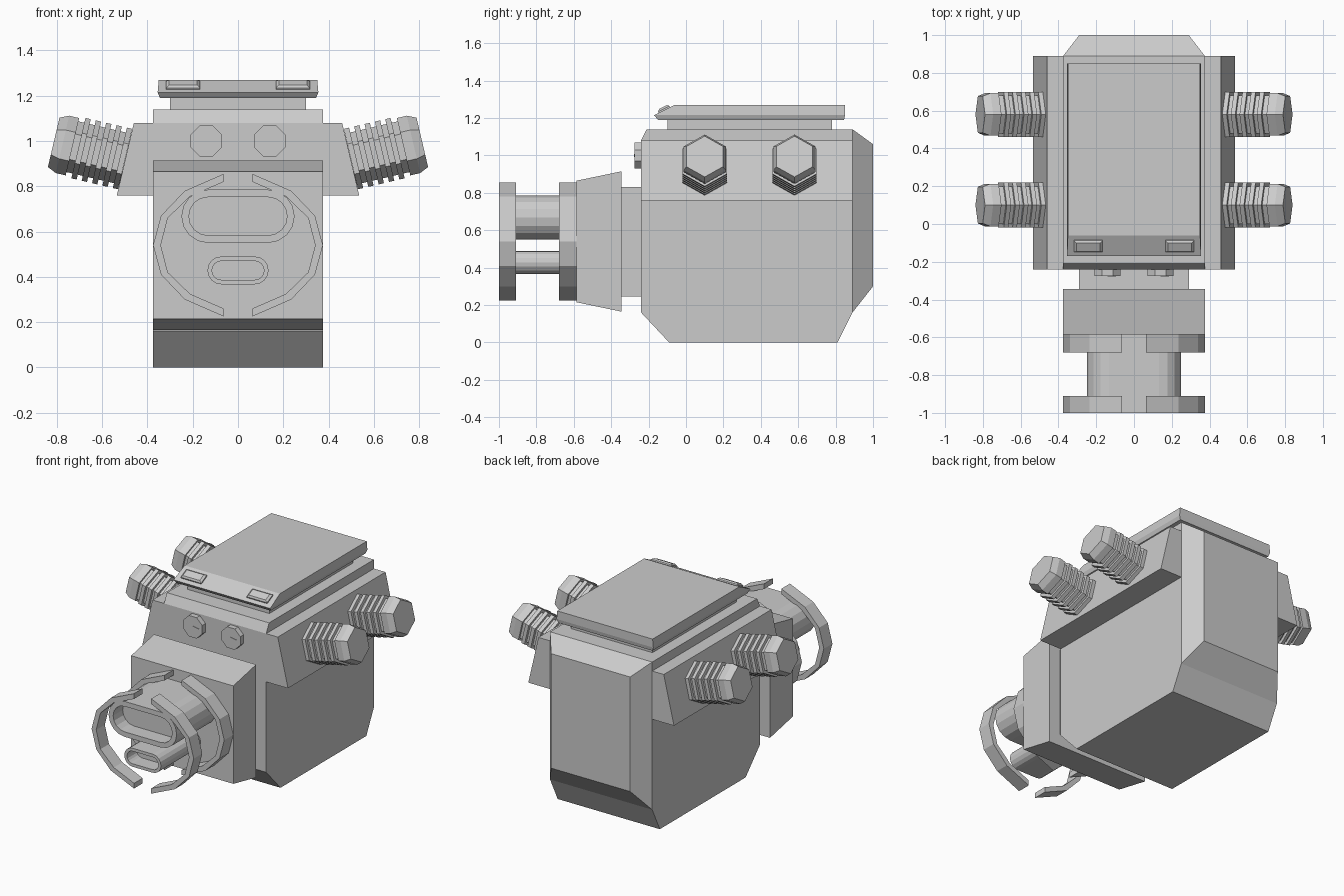
import bpy, bmesh, math
from mathutils import Vector, Matrix

default = bpy.data.objects.get("Cube")
if default:
    bpy.data.objects.remove(default, do_unlink=True)

grey = bpy.data.materials.new("plain grey")
grey.use_nodes = True
tone = (0.6, 0.6, 0.6, 1)
grey.diffuse_color = tone
grey.node_tree.nodes["Principled BSDF"].inputs["Base Color"].default_value = tone


def loft(name, rings, matrix=None):
    """Skin a row of equal-length point rings and cap both ends."""
    bm = bmesh.new()
    rows = [[bm.verts.new(p) for p in ring] for ring in rings]
    n = len(rows[0])
    for a, b in zip(rows, rows[1:]):
        for i in range(n):
            j = (i + 1) % n
            bm.faces.new((a[i], a[j], b[j], b[i]))
    bm.faces.new(rows[0])
    bm.faces.new(rows[-1])
    bmesh.ops.recalc_face_normals(bm, faces=bm.faces)
    bmesh.ops.dissolve_limit(bm, angle_limit=0.01, verts=bm.verts, edges=bm.edges)
    if matrix:
        bm.transform(matrix)
        bmesh.ops.recalc_face_normals(bm, faces=bm.faces)
    mesh = bpy.data.meshes.new(name)
    bm.to_mesh(mesh)
    bm.free()
    mesh.materials.append(grey)
    obj = bpy.data.objects.new(name, mesh)
    bpy.context.collection.objects.link(obj)
    return obj


def rect(y, x, z0, z1):
    return [(-x, y, z0), (x, y, z0), (x, y, z1), (-x, y, z1)]


def slab(z, x, y0, y1):
    return [(-x, y0, z), (x, y0, z), (x, y1, z), (-x, y1, z)]


def along_y(outline, *ys):
    return [[(x, y, z) for x, z in outline] for y in ys]


def polygon(sides, radius, height, turn=0):
    return [(radius * math.cos(turn + math.tau * i / sides),
             radius * math.sin(turn + math.tau * i / sides), height)
            for i in range(sides)]


def stadium(half_x, z0, z1, y, steps=8):
    r, mid = (z1 - z0) / 2, (z0 + z1) / 2
    pts = []
    for side, start in ((1, -math.pi / 2), (-1, math.pi / 2)):
        for i in range(steps + 1):
            a = start + math.pi * i / steps
            pts.append((side * (half_x - r) + r * math.cos(a), y, mid + r * math.sin(a)))
    return pts


# Main housing with sloped belly and tapered back
loft("main_housing", [rect(-0.24, 0.375, 0.16, 1.08), rect(-0.21, 0.375, 0.128, 1.14),
                      rect(-0.09, 0.375, 0, 1.14), rect(0.81, 0.375, 0, 1.14),
                      rect(0.89, 0.375, 0.16, 1.14), rect(1.0, 0.29, 0.3, 1.06)])

# Lid on its riser
loft("lid_riser", [slab(1.12, 0.3, -0.1, 0.78), slab(1.2, 0.3, -0.1, 0.78)])
loft("lid", [slab(1.19, 0.345, -0.15, 0.845), slab(1.215, 0.355, -0.17, 0.85),
             slab(1.27, 0.35, -0.06, 0.85)])

# Front block and neck
loft("front_neck", [rect(-0.2, 0.29, 0.245, 0.83), rect(-0.36, 0.29, 0.245, 0.83)])
loft("front_block", [rect(-0.345, 0.375, 0.165, 0.915), rect(-0.585, 0.375, 0.215, 0.865)])

# Hollow oval ports
for name, x, z0, z1, wall in (("upper_port", 0.25, 0.55, 0.785, 0.033),
                              ("lower_port", 0.135, 0.367, 0.49, 0.02)):
    inner = (x - wall, z0 + wall, z1 - wall)
    loft(name, [stadium(x, z0, z1, -0.57), stadium(x, z0, z1, -1.0),
                stadium(*inner, -1.0), stadium(*inner, -0.9)])

# Split guard rings: quarter outline mirrored up-down, then left-right
outer = [(0.063, 0.315), (0.235, 0.24), (0.34, 0.13)]
inner = [(0.063, 0.28), (0.212, 0.215), (0.31, 0.12)]


def arc(quarter, tip):
    return quarter + [(tip, 0)] + [(x, -z) for x, z in reversed(quarter)]


band = arc(outer, 0.375) + arc(inner, 0.341)[::-1]
for label, s in (("left", 1), ("right", -1)):
    outline = [(s * x, 0.54 + z) for x, z in band]
    loft(label + "_front_guard", along_y(outline, -1.0, -0.91))
    loft(label + "_rear_guard", along_y(outline, -0.68, -0.58))

    # Side shoulder
    wedge = [(s * x, z) for x, z in ((0.36, 1.08), (0.46, 1.08), (0.535, 0.76), (0.36, 0.76))]
    loft(label + "_shoulder", along_y(wedge, -0.24, 0.89))

    # Dial with needle
    centre = Matrix.Translation((s * 0.14, -0.23, 1.0)) @ Matrix.Rotation(math.pi / 2, 4, "X")
    loft(label + "_dial", [polygon(8, 0.075, h, math.pi / 8) for h in (0, 0.045)], centre)
    needle = [(0, -0.007), (0.045, 0), (0, 0.007)]
    loft(label + "_needle", [[(x, y, h) for x, y in needle] for h in (0.044, 0.048)], centre)

    # Lamp on the lid's front slope
    slope = math.atan2(0.055, 0.11)
    seat = Matrix.Translation((s * 0.242, -0.115, 1.2425)) @ Matrix.Rotation(slope, 4, "X")
    lamp = [[(px * w, py * d, h) for px, py in ((-1, -1), (1, -1), (1, 1), (-1, 1))]
            for w, d, h in ((0.075, 0.034, -0.005), (0.075, 0.034, 0.008), (0.062, 0.024, 0.018))]
    loft(label + "_lamp", lamp, seat)

    # Finned hexagonal plugs, square to the shoulder face
    axis = Vector((s * 0.32, 0, 0.075))
    turn = axis.to_track_quat("Z", "Y").to_matrix().to_4x4()
    for place, y in (("front", 0.1), ("back", 0.58)):
        base = Matrix.Translation((s * 0.4975, y, 0.92)) @ turn
        profile = [(0.115, -0.02)]
        for d in (0.013, 0.06, 0.107, 0.154, 0.201):
            profile += [(0.115, d - 0.012), (0.137, d - 0.012), (0.137, d + 0.012), (0.115, d + 0.012)]
        profile += [(0.115, 0.24), (0.13, 0.24), (0.13, 0.285), (0.112, 0.325)]
        loft(f"{label}_{place}_plug",
             [polygon(6, r, h, math.pi / 2) for r, h in profile], base)
